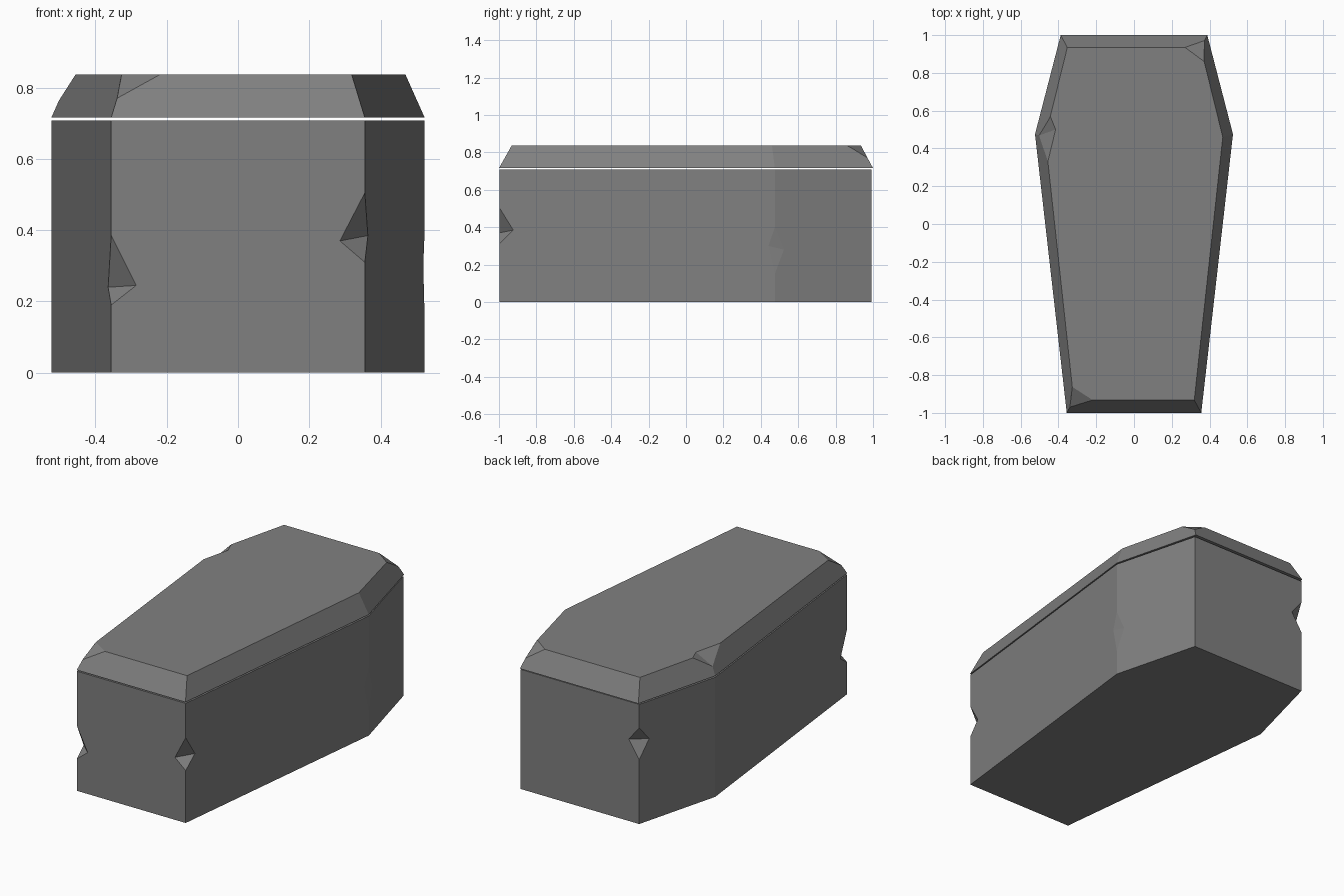
import bpy, bmesh
from mathutils import Vector as V

if "Cube" in bpy.data.objects:
    bpy.data.objects.remove(bpy.data.objects["Cube"])

stone = bpy.data.materials.new("grey_stone")
stone.diffuse_color = (0.216, 0.216, 0.216, 1)
stone.use_nodes = True
stone.node_tree.nodes["Principled BSDF"].inputs["Base Color"].default_value = stone.diffuse_color

BODY_TOP, LID_LOW, LID_TOP = 0.708, 0.716, 0.837


def outline(back, shoulder, front):
    """Six-sided outline mirrored from three right-hand points."""
    right = [front, shoulder, back]
    return right + [(-x, y) for x, y in reversed(right)]


def add_object(name, bm):
    bmesh.ops.recalc_face_normals(bm, faces=bm.faces)
    mesh = bpy.data.meshes.new(name)
    bm.to_mesh(mesh)
    bm.free()
    mesh.materials.append(stone)
    ob = bpy.data.objects.new(name, mesh)
    bpy.context.collection.objects.link(ob)
    return ob


def loft(name, low, z0, high, z1):
    bm = bmesh.new()
    a = [bm.verts.new((x, y, z0)) for x, y in low]
    b = [bm.verts.new((x, y, z1)) for x, y in high]
    bm.faces.new(a)
    bm.faces.new(b)
    for i in range(len(a)):
        j = (i + 1) % len(a)
        bm.faces.new((a[i], a[j], b[j], b[i]))
    return add_object(name, bm)


def chip(target, corner, points):
    """Cut the hull of surface points and an outer tip past the corner."""
    corner, points = V(corner), [V(p) for p in points]
    centre = sum(points, V()) / len(points)
    bm = bmesh.new()
    for p in points + [corner + (corner - centre) * 1.5]:
        bm.verts.new(p)
    bmesh.ops.convex_hull(bm, input=bm.verts)
    cutter = add_object("chip_cutter", bm)
    cutter.hide_render = True
    mod = target.modifiers.new("chip", 'BOOLEAN')
    mod.operation, mod.solver, mod.object = 'DIFFERENCE', 'EXACT', cutter
    bpy.context.view_layer.objects.active = target
    bpy.ops.object.modifier_apply(modifier=mod.name)
    bpy.data.objects.remove(cutter)


def edge_chip(corner, toward_p, toward_q, z0, z1, zp, zq, dp, dq):
    """Notch in a vertical body edge, reaching dp and dq along its two walls."""
    c, p, q = V(corner), V(toward_p), V(toward_q)
    p, q = c + (p - c).normalized() * dp, c + (q - c).normalized() * dq
    chip(body, (*c, (z0 + z1) / 2),
         [(*c, z0), (*c, z1), (*p, zp), (*q, zq)])


# Body: tapered six-sided box
base = outline((0.388, 0.992), (0.524, 0.475), (0.356, -0.998))
body = loft("coffin_body", base, 0, base, BODY_TOP)
FR, SR, BR, BL, SL, FL = base
edge_chip(FL, FR, SL, 0.19, 0.385, 0.245, 0.24, 0.07, 0.075)
edge_chip(FR, FL, SR, 0.31, 0.505, 0.37, 0.385, 0.07, 0.075)
edge_chip(SR, BR, FR, 0.15, 0.40, 0.28, 0.30, 0.05, 0.035)
edge_chip(BL, BR, SL, 0.38, 0.57, 0.485, 0.485, 0.068, 0.07)

# Lid: same outline with sloped sides
low = outline((0.388, 1.0), (0.524, 0.475), (0.356, -1.0))
high = outline((0.353, 0.935), (0.47, 0.46), (0.319, -0.932))
lid = loft("coffin_lid", low, LID_LOW, high, LID_TOP)


def hip(i, t):
    return V((*high[i], LID_TOP)).lerp(V((*low[i], LID_LOW)), t)


def rim(i, j, d):
    a, b = V((*high[i], LID_TOP)), V((*high[j], LID_TOP))
    return a + (b - a).normalized() * d


# Lid chips: front left corner, back right corner, left shoulder
chip(lid, hip(5, 0), [rim(5, 0, 0.1), rim(5, 4, 0.07), hip(5, 0.55)])
chip(lid, hip(2, 0), [rim(2, 3, 0.083), rim(2, 1, 0.077), hip(2, 0.55)])
chip(lid, hip(4, 0), [rim(4, 3, 0.113), rim(4, 5, 0.13), hip(4, 0.6),
                      (-0.415, 0.5, LID_TOP)])
